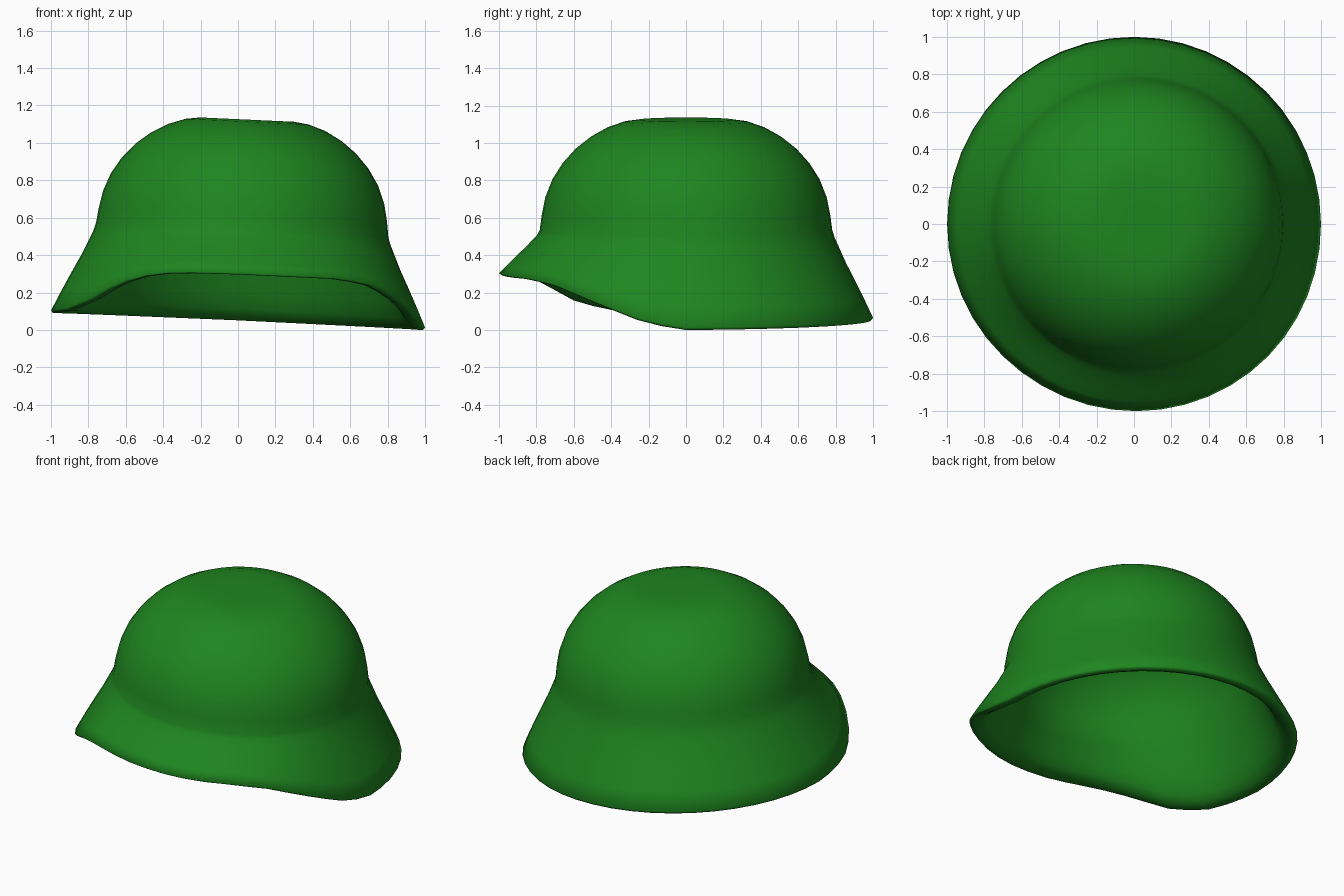
import bpy, bmesh, math

if "Cube" in bpy.data.objects:
    bpy.data.objects.remove(bpy.data.objects["Cube"])

SEG = 48
TILT = 0.046          # helmet leans slightly towards +x
CREASE_Z = 0.52

# Rim height by angle from the front (positive towards +x): raised visor, low sides and back
RIM = [(-180, .06), (-90, .054), (-66, .07), (-53, .125), (-45, .185), (-37, .237), (-29, .273),
       (-20, .292), (0, .298), (33, .297), (45, .27), (55, .222), (66, .158), (78, .085), (90, .054), (180, .06)]
# Flare rings: (radius, share of the drop from crease to rim)
FLARE = [(1.0, 1.0), (0.95, 0.77), (0.9, 0.55), (0.855, 0.36), (0.82, 0.19), (0.795, 0.07)]
# Crown rings: (radius, height)
CROWN = [(0.782, 0.53), (0.771, 0.612), (0.752, 0.705), (0.715, 0.80), (0.66, 0.887),
         (0.59, 0.965), (0.51, 1.028), (0.42, 1.078), (0.33, 1.109), (0.25, 1.12), (0.12, 1.12)]
# Lining: rolled lip and steep inner wall, then smooth inner dome
LIP = [(0.99, 1.03), (0.96, 1.03), (0.92, 0.99), (0.885, 0.9), (0.85, 0.72), (0.81, 0.48), (0.775, 0.25), (0.745, 0.05)]
INNER = [(0.72, 0.6), (0.685, 0.69), (0.63, 0.79), (0.55, 0.88), (0.45, 0.95), (0.32, 1.0), (0.15, 1.02)]


def rim_height(deg):
    for (a0, z0), (a1, z1) in zip(RIM, RIM[1:]):
        if a0 <= deg <= a1:
            return z0 + (z1 - z0) * (deg - a0) / (a1 - a0)
    return RIM[-1][1]


def tilted(x, y, z):
    z -= 0.05
    return (x * math.cos(TILT) + z * math.sin(TILT), y,
            z * math.cos(TILT) - x * math.sin(TILT) + 0.05)


bm = bmesh.new()
angles = [-180 + 360 * i / SEG for i in range(SEG)]


def ring(radius, height):
    return [bm.verts.new(tilted(radius * math.sin(math.radians(a)),
                                -radius * math.cos(math.radians(a)), height(a))) for a in angles]


def brim(rows):
    return [ring(r, lambda a, s=s: CREASE_Z - s * (CREASE_Z - rim_height(a))) for r, s in rows]


def dome(rows):
    return [ring(r, lambda a, z=z: z) for r, z in rows]


# One continuous skin: inner crown, lining, lip, flared brim, outer crown
rings = (dome(INNER)[::-1] + brim(LIP)[::-1] + brim(FLARE) + dome(CROWN))
for lo, hi in zip(rings, rings[1:]):
    for i in range(SEG):
        j = (i + 1) % SEG
        bm.faces.new((lo[i], lo[j], hi[j], hi[i]))
bm.faces.new(rings[-1])
bm.faces.new(rings[0][::-1])

# Stand on the ground
low = min(v.co.z for v in bm.verts)
for v in bm.verts:
    v.co.z -= low
for f in bm.faces:
    f.smooth = True
bmesh.ops.recalc_face_normals(bm, faces=bm.faces[:])

mesh = bpy.data.meshes.new("helmet_shell")
bm.to_mesh(mesh)
bm.free()
helmet = bpy.data.objects.new("helmet_shell", mesh)
bpy.context.collection.objects.link(helmet)

green = bpy.data.materials.new("helmet_green")
green.diffuse_color = (0.013, 0.235, 0.014, 1)
green.use_nodes = True
green.node_tree.nodes["Principled BSDF"].inputs["Base Color"].default_value = green.diffuse_color
mesh.materials.append(green)
